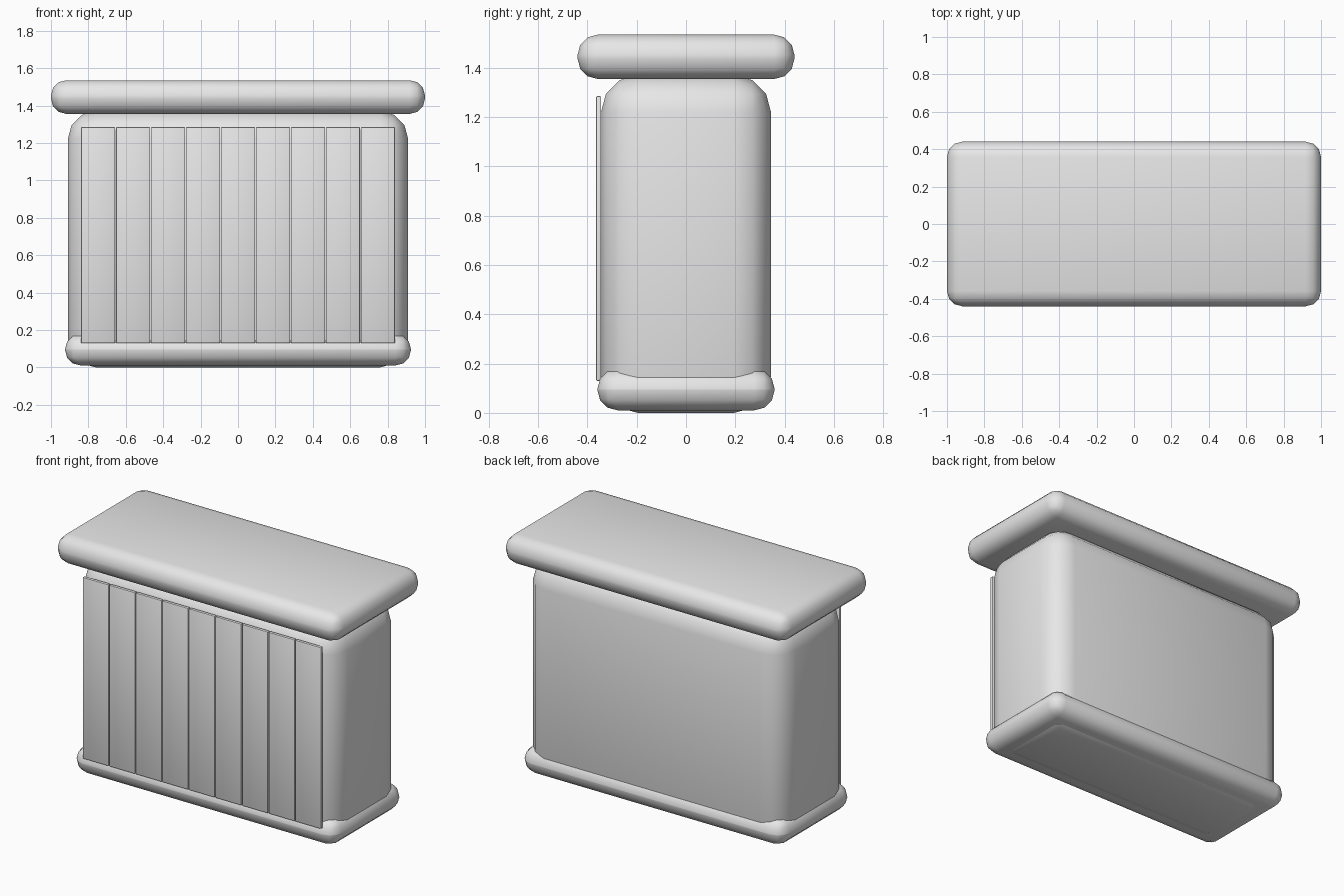
import bpy
import bmesh
import math

default_cube = bpy.data.objects.get("Cube")
if default_cube:
    bpy.data.objects.remove(default_cube, do_unlink=True)

# One plain grey for every part
grey = bpy.data.materials.new("light_grey")
grey.use_nodes = True
grey.diffuse_color = (0.8, 0.8, 0.8, 1)
grey.node_tree.nodes["Principled BSDF"].inputs["Base Color"].default_value = (0.8, 0.8, 0.8, 1)


def rounded_box(name, low, high, radius, segments):
    """Box between two corners with every edge rounded."""
    bm = bmesh.new()
    bmesh.ops.create_cube(bm, size=1)
    for v in bm.verts:
        for i in range(3):
            v.co[i] = high[i] if v.co[i] > 0 else low[i]
    bmesh.ops.bevel(bm, geom=bm.edges[:], offset=radius, segments=segments,
                    profile=0.5, affect='EDGES')
    mesh = bpy.data.meshes.new(name)
    bm.to_mesh(mesh)
    bm.free()
    mesh.materials.append(grey)
    obj = bpy.data.objects.new(name, mesh)
    bpy.context.collection.objects.link(obj)
    bpy.ops.object.select_all(action='DESELECT')
    obj.select_set(True)
    bpy.context.view_layer.objects.active = obj
    bpy.ops.object.shade_smooth_by_angle(angle=math.radians(40))
    return obj


# Main cabinet, plinth and counter top
rounded_box("counter_body", (-0.91, -0.345, 0), (0.91, 0.345, 1.37), 0.15, 3)
rounded_box("base_plinth", (-0.925, -0.36, 0.01), (0.925, 0.36, 0.18), 0.084, 3)
rounded_box("counter_top", (-1, -0.44, 1.355), (1, 0.44, 1.535), 0.082, 3)

# Row of vertical planks on the front
count, half_width, gap = 9, 0.842, 0.005
pitch = 2 * half_width / count
for i in range(count):
    left = -half_width + i * pitch
    rounded_box(f"front_plank_{i + 1}", (left + gap / 2, -0.365, 0.13),
                (left + pitch - gap / 2, -0.344, 1.285), 0.005, 2)
